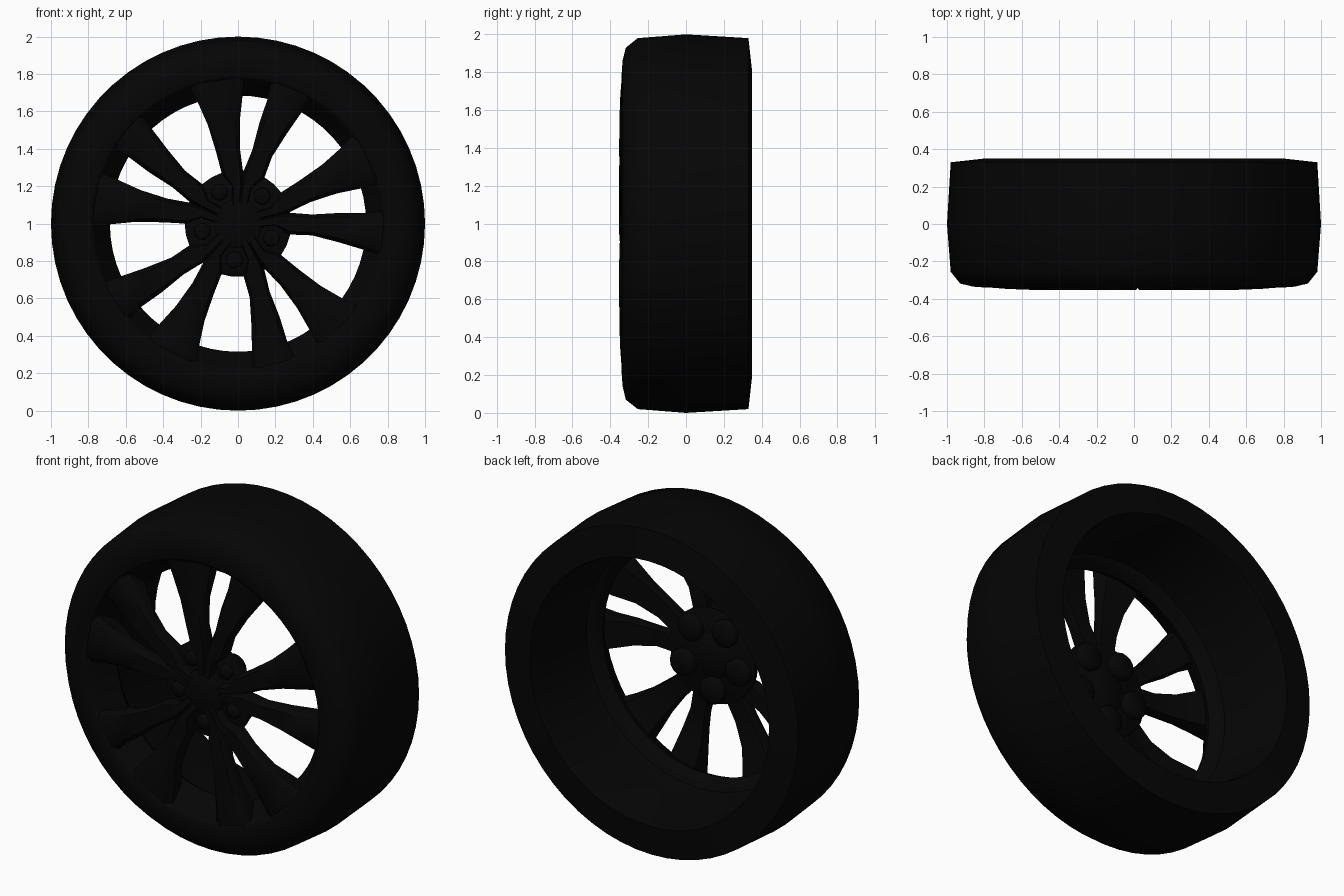
import bpy, bmesh
from math import sin, cos, radians, tau

cube = bpy.data.objects.get("Cube")
if cube:
    bpy.data.objects.remove(cube)

black = bpy.data.materials.new("matte_black")
black.use_nodes = True
colour = (0.0015, 0.0015, 0.0015, 1)
black.diffuse_color = colour
black.node_tree.nodes["Principled BSDF"].inputs["Base Color"].default_value = colour


def polar(r, angle, y):
    """Point at a radius and angle in the wheel's plane, y deep."""
    return (r * cos(angle), y, 1 + r * sin(angle))


def loft(name, rings, closed=False):
    """Skin a list of rings; closed joins the last ring to the first."""
    bm = bmesh.new()
    rows = [[bm.verts.new(p) for p in ring] for ring in rings]
    n = len(rows[0])
    pairs = list(zip(rows, rows[1:]))
    if closed:
        pairs.append((rows[-1], rows[0]))
    else:
        bm.faces.new(rows[0])
        bm.faces.new(rows[-1])
    for a, b in pairs:
        for i in range(n):
            j = (i + 1) % n
            bm.faces.new((a[i], a[j], b[j], b[i]))
    bmesh.ops.recalc_face_normals(bm, faces=bm.faces)
    mesh = bpy.data.meshes.new(name)
    bm.to_mesh(mesh)
    bm.free()
    mesh.materials.append(black)
    obj = bpy.data.objects.new(name, mesh)
    bpy.context.collection.objects.link(obj)
    bpy.ops.object.select_all(action="DESELECT")
    obj.select_set(True)
    bpy.context.view_layer.objects.active = obj
    bpy.ops.object.shade_smooth_by_angle(angle=radians(50))


def lathe(name, profile, sides=30, closed=False, centre=(0, 0)):
    """Turn (radius, y) points about an axis along y."""
    rings = []
    for r, y in profile:
        ring = [polar(r, tau * i / sides, y) for i in range(sides)]
        rings.append([(x + centre[0], d, z + centre[1]) for x, d, z in ring])
    loft(name, rings, closed)


# Tyre with the open barrel behind the spokes
lathe("tyre_and_barrel", [
    (1.0, 0), (0.98, 0.33), (0.80, 0.35), (0.79, 0.31),
    (0.77, 0.0), (0.75, -0.12), (0.71, -0.14), (0.70, -0.16),
    (0.685, -0.18), (0.70, -0.22), (0.76, -0.29), (0.775, -0.332),
    (0.79, -0.34), (0.86, -0.335), (0.93, -0.318), (0.98, -0.255)],
    sides=60, closed=True)

# Hub plate and centre cap
lathe("hub_plate", [(0.27, -0.245), (0.285, -0.255), (0.285, -0.28), (0.27, -0.29)])
lathe("centre_cap", [(0.11, -0.23), (0.13, -0.245), (0.13, -0.33), (0.115, -0.34)])

# Paired spokes: radius, angles of both spokes, front and back depth
stations = [
    (0.10, 60, 84, 84, 108, -0.342, -0.25),
    (0.20, 69, 84, 84, 99, -0.352, -0.25),
    (0.28, 60, 84, 84.5, 108, -0.349, -0.26),
    (0.40, 63, 79, 88.5, 107, -0.353, -0.275),
    (0.55, 61.5, 78, 89, 107, -0.352, -0.265),
    (0.68, 60.3, 76.7, 88, 108.3, -0.347, -0.22),
    (0.78, 59.5, 77, 87.5, 109.5, -0.339, -0.2),
]


def spoke_ring(r, low, high, front, back, turn):
    edge = 0.14 * (high - low)
    section = [(low + edge / 2, back), (low, front + 0.03), (low + edge, front),
               (high - edge, front), (high, front + 0.03), (high - edge / 2, back)]
    return [polar(r, radians(a + turn), y) for a, y in section]


for k in range(5):
    turn = 72 * k
    loft(f"spoke_first_{k + 1}",
         [spoke_ring(r, a, b, f, g, turn) for r, a, b, c, d, f, g in stations])
    loft(f"spoke_second_{k + 1}",
         [spoke_ring(r, c, d, f, g, turn) for r, a, b, c, d, f, g in stations])

    # Wheel bolt in its pocket, and the boss behind it
    angle = radians(48.5 + turn)
    spot = (0.195 * cos(angle), 0.195 * sin(angle))
    lathe(f"bolt_{k + 1}", [(0.045, -0.27), (0.045, -0.305), (0.035, -0.315)],
          sides=12, centre=spot)
    lathe(f"bolt_boss_{k + 1}", [(0.08, -0.26), (0.08, -0.215), (0.065, -0.2)],
          sides=16, centre=spot)
